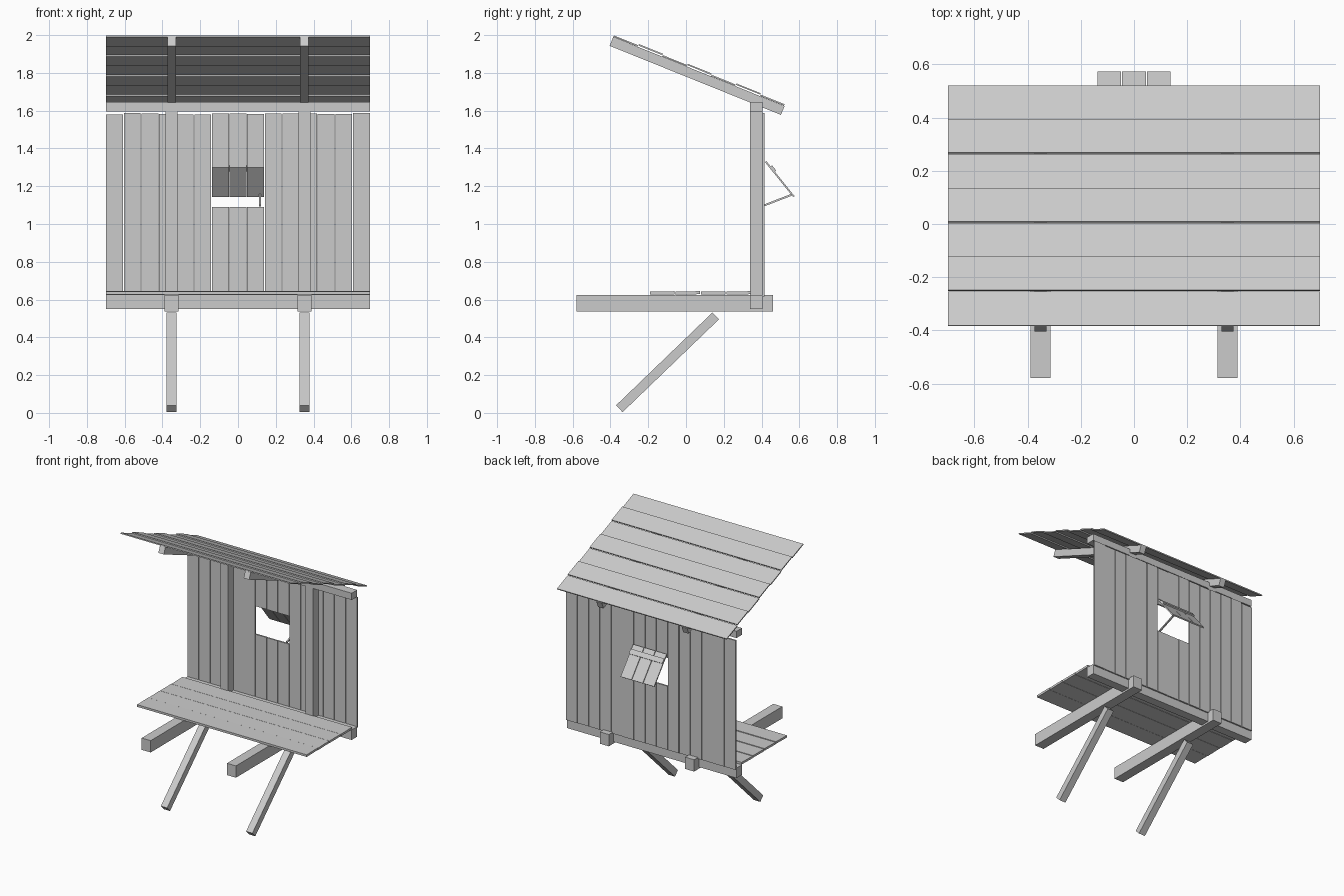
import bpy, math, random
from mathutils import Vector, Matrix

if "Cube" in bpy.data.objects:
    bpy.data.objects.remove(bpy.data.objects["Cube"])

random.seed(4)
wood = bpy.data.materials.new("weathered grey wood")
wood.diffuse_color = (0.6, 0.6, 0.6, 1)
wood.use_nodes = True
wood.node_tree.nodes["Principled BSDF"].inputs["Base Color"].default_value = wood.diffuse_color


def box(name, x, y, z):
    """Axis-aligned box from (min, max) ranges."""
    return slab(name, x, ((y[0] + y[1]) / 2, z[0]), ((y[0] + y[1]) / 2, z[1]), y[1] - y[0])


def slab(name, x, p0, p1, thick, lift=0.0):
    """Box spanning x, running p0 -> p1 in the yz plane, shifted sideways by lift."""
    a, b = Vector((0, *p0)), Vector((0, *p1))
    d = (b - a).normalized()
    n = Vector((0, -d.z, d.y))
    vs = []
    for p in (a, b):
        for s in (-1, 1):
            for xx in x:
                v = p + n * (lift + s * thick / 2)
                vs.append((xx, v.y, v.z))
    faces = [(0, 1, 3, 2), (4, 6, 7, 5), (0, 4, 5, 1), (2, 3, 7, 6), (0, 2, 6, 4), (1, 5, 7, 3)]
    me = bpy.data.meshes.new(name)
    me.from_pydata(vs, [], faces)
    me.materials.append(wood)
    ob = bpy.data.objects.new(name, me)
    bpy.context.collection.objects.link(ob)
    return ob


def around(c, w):
    return (c - w / 2, c + w / 2)


L = (-0.7, 0.7)

# Frame: floor beams, slanted legs, posts and rafters on both sides
slope = math.radians(21.96)
run = Vector((math.cos(slope), -math.sin(slope)))
nrm = Vector((math.sin(slope), math.cos(slope)))
roof0 = Vector((-0.385, 1.991))
for s in (-1, 1):
    c = 0.352 * s
    box("floor_beam", around(c, 0.074), (-0.58, 0.46), (0.537, 0.625))
    slab("slanted_leg", around(c, 0.052), (-0.353, 0.022), (0.157, 0.513), 0.05)
    box("wall_post", around(c, 0.062), (0.34, 0.405), (0.6, 1.645))
    a = roof0 - nrm * 0.026
    slab("rafter", around(c, 0.045), a, a + run * 0.978, 0.051)

# Long horizontal beams
box("sill_beam", L, (0.34, 0.405), (0.55, 0.625))
box("top_beam", L, (0.34, 0.405), (1.595, 1.645))

# Seat boards
for i in range(4):
    y = -0.19 + i * 0.135
    j = random.uniform(-0.002, 0.002)
    slab("floor_board", L, (y, 0.635 + j), (y + 0.13, 0.635 - j), 0.016)

# Roof boards, every second one raised
w = 0.976 / 7
for i in range(7):
    a = roof0 + run * (i * w + 0.001)
    up = 0.004 + 0.007 * (i % 2)
    slab("roof_board", L, a, a + run * (w - 0.003), 0.008, up)

# Wall boards, the middle three cut for the window
p = 1.4 / 15
for i in range(15):
    x = around(-0.7 + p * (i + 0.5), p - 0.004)
    top = 1.583 + random.uniform(-0.004, 0.004)
    y = (0.404, 0.414 + random.uniform(0, 0.003))
    if 6 <= i <= 8:
        box("wall_board_lower", x, y, (0.615, 1.09))
        box("wall_board_upper", x, y, (1.30, top))
    else:
        box("wall_board", x, y, (0.615, top))

# Open shutter with batten and prop stick
h, e = Vector((0.422, 1.33)), Vector((0.571, 1.145))
for i in (-1, 0, 1):
    slab("shutter_board", around(i * p, p - 0.004), h, e, 0.009)
slab("shutter_batten", (-0.138, 0.138), h.lerp(e, 0.15), h.lerp(e, 0.3), 0.01, 0.009)
slab("shutter_prop", around(0.116, 0.011), (0.41, 1.097), (0.56, 1.155), 0.01)
